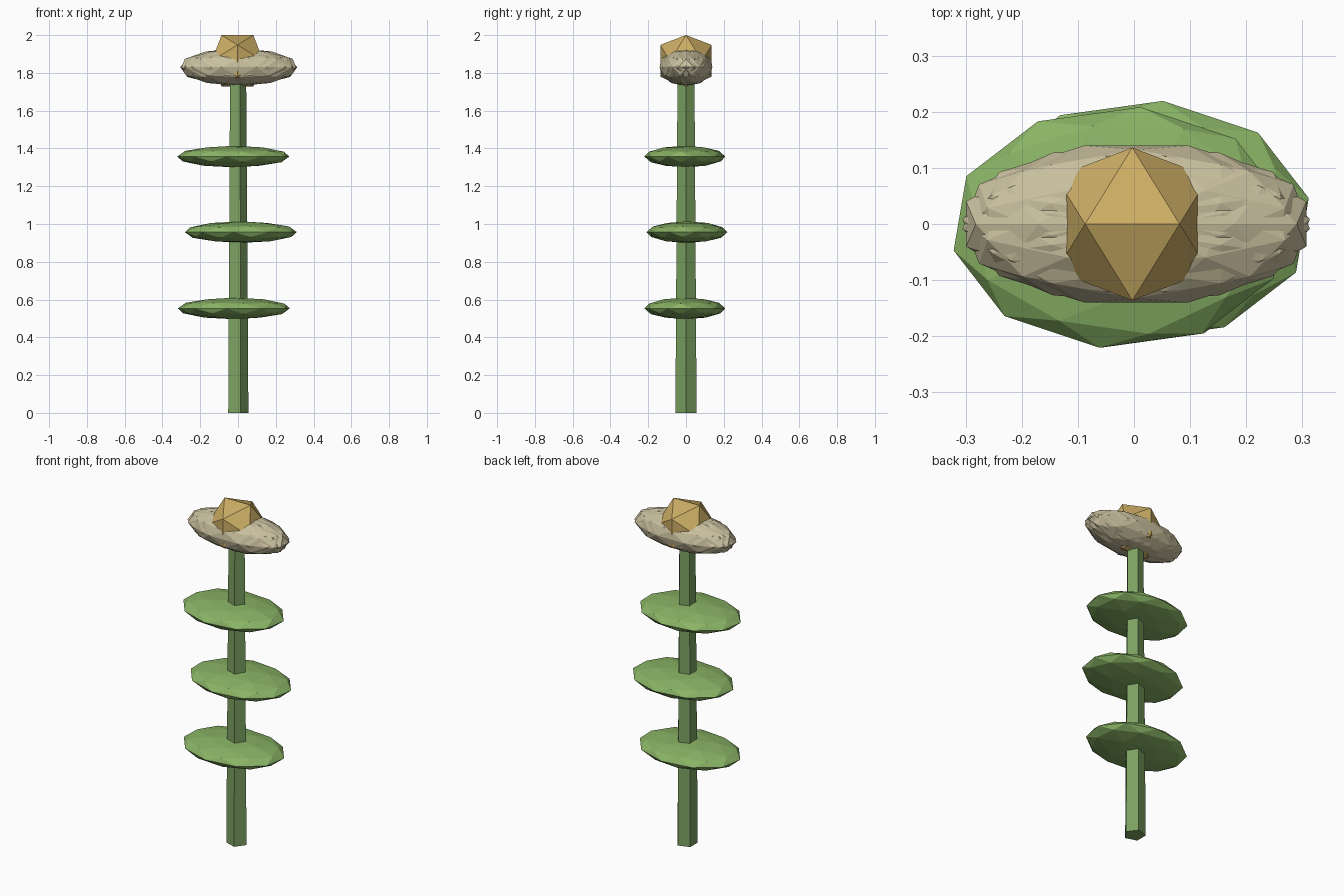
import bpy, bmesh, math
from mathutils import Matrix, Vector

if "Cube" in bpy.data.objects:
    bpy.data.objects.remove(bpy.data.objects["Cube"])


def material(name, rgb):
    m = bpy.data.materials.new(name)
    m.diffuse_color = (*rgb, 1)
    m.use_nodes = True
    m.node_tree.nodes["Principled BSDF"].inputs["Base Color"].default_value = m.diffuse_color
    return m


def finish(name, bm, mat):
    me = bpy.data.meshes.new(name)
    bm.to_mesh(me)
    bm.free()
    me.materials.append(mat)
    ob = bpy.data.objects.new(name, me)
    bpy.context.collection.objects.link(ob)
    return ob


def ellipsoid(bm, centre, radii, spin, yaw=0):
    # Faceted ball, spun about z before being squashed
    m = (Matrix.Translation(centre) @ Matrix.Rotation(math.radians(yaw), 4, 'Z')
         @ Matrix.Diagonal((*radii, 1)) @ Matrix.Rotation(math.radians(spin), 4, 'Z'))
    bmesh.ops.create_icosphere(bm, subdivisions=2, radius=1, matrix=m)


stem_green = material("stem_green", (0.20, 0.36, 0.12))
leaf_green = material("leaf_green", (0.25, 0.45, 0.13))
cream = material("petal_cream", (0.58, 0.52, 0.34))
gold = material("centre_gold", (0.60, 0.42, 0.13))

# Five-sided tapering stem
bm = bmesh.new()
bmesh.ops.create_cone(bm, cap_ends=True, segments=5, radius1=0.059, radius2=0.047, depth=1.8,
                      matrix=Matrix.Translation((-0.004, 0, 0.9)) @ Matrix.Rotation(-math.pi / 2, 4, 'Z'))
corner = max(bm.verts, key=lambda v: v.co.x + 0.004 if v.co.z < 0.1 else -1)
turn = -math.atan2(corner.co.y, corner.co.x + 0.004)
bmesh.ops.rotate(bm, verts=bm.verts, cent=(-0.004, 0, 0), matrix=Matrix.Rotation(turn, 3, 'Z'))
finish("stem", bm, stem_green)

# Three flattened leaves on alternating sides
for i, (x, y, z) in enumerate([(-0.022, -0.006, 0.553), (0.015, 0.005, 0.957), (-0.025, -0.006, 1.357)]):
    bm = bmesh.new()
    ellipsoid(bm, (x, y, z), (0.302, 0.216, 0.057), -7 + 180 * (i % 2))
    finish(f"leaf_{i + 1}", bm, leaf_green)

# Spiky petal head: overlapping squashed balls, each turned a little
bm = bmesh.new()
for i in range(8):
    a = math.radians(45 * i)
    ellipsoid(bm, (0.004 + 0.016 * math.cos(a), 0.016 * math.sin(a), 1.83),
              (0.302, 0.130, 0.098), 45 * i)
finish("petals", bm, cream)

# Twenty-sided flower centre with its top edge along x
bm = bmesh.new()
s, t = 0.0842, 0.1362
for p in (-1, 1):
    for q in (-1, 1):
        for co in ((p * s, 0, q * t), (0, p * t, q * s), (p * t, q * s, 0)):
            bm.verts.new(Vector(co) + Vector((-0.003, 0, 2 - t)))
bmesh.ops.convex_hull(bm, input=bm.verts[:])
bmesh.ops.recalc_face_normals(bm, faces=bm.faces[:])
finish("flower_centre", bm, gold)
